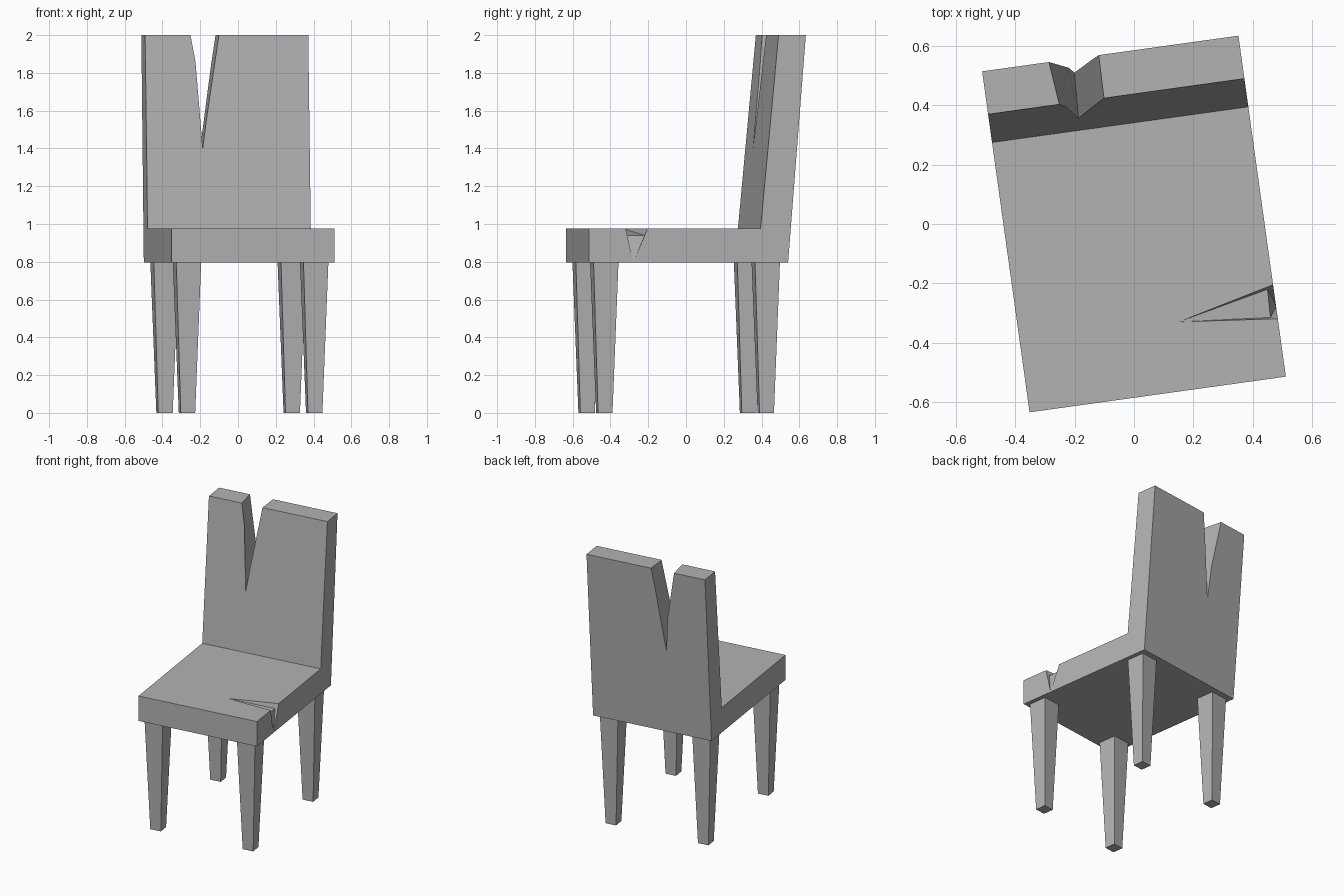
import bpy, bmesh, math

if "Cube" in bpy.data.objects:
    bpy.data.objects.remove(bpy.data.objects["Cube"])

TURN = math.radians(7.92)   # the whole chair stands slightly turned
HALF = 0.436                # half the chair width

grey = bpy.data.materials.new("plain_grey")
grey.use_nodes = True
grey.diffuse_color = (0.45, 0.45, 0.45, 1)
grey.node_tree.nodes["Principled BSDF"].inputs["Base Color"].default_value = (0.45, 0.45, 0.45, 1)


def make(name, points, faces):
    bm = bmesh.new()
    verts = [bm.verts.new(p) for p in points]
    for f in faces:
        bm.faces.new([verts[i] for i in f])
    bmesh.ops.recalc_face_normals(bm, faces=bm.faces)
    mesh = bpy.data.meshes.new(name)
    bm.to_mesh(mesh)
    bm.free()
    mesh.materials.append(grey)
    ob = bpy.data.objects.new(name, mesh)
    ob.rotation_euler.z = TURN
    bpy.context.collection.objects.link(ob)
    return ob


def loft(name, start, end):
    """Solid between two matching outlines."""
    n = len(start)
    faces = [range(n), range(n, 2 * n)]
    faces += [(i, (i + 1) % n, (i + 1) % n + n, i + n) for i in range(n)]
    return make(name, start + end, faces)


def cut(target, cutter):
    cutter.hide_render = True
    mod = target.modifiers.new("cut", 'BOOLEAN')
    mod.operation, mod.solver, mod.object = 'DIFFERENCE', 'EXACT', cutter
    bpy.context.view_layer.objects.active = target
    bpy.ops.object.modifier_apply(modifier=mod.name)
    bpy.data.objects.remove(cutter)


# Seat and leaning backrest as one L-shaped solid
profile = [(-0.58, 0.795), (0.485, 0.795), (0.58, 2), (0.434, 2), (0.338, 0.975), (-0.58, 0.975)]
body = loft("seat_and_backrest",
            [(-HALF, y, z) for y, z in profile],
            [(HALF, y, z) for y, z in profile])

# V-shaped split in the top of the backrest
cut(body, loft("split_cutter",
               [(-0.14, 0.3, 1.4), (-0.034, 0.3, 2.06), (-0.19, 0.3, 2.06)],
               [(-0.12, 0.7, 1.4), (-0.028, 0.7, 2.06), (-0.231, 0.7, 2.06)]))

# Splintered chip in the left edge of the seat: shallow floor, then a steep drop
edge = HALF + 0.001
tip, rear, front = (0.103, -0.3475), (edge, -0.267), (edge, -0.383)
chip = [(*p, z) for z in (0.975, 1.03) for p in (tip, rear, front)]
chip += [(0.4155, -0.28, 0.94), (0.412, -0.375, 0.94), (edge, -0.343, 0.797)]
cut(body, make("chip_cutter", chip, [
    (3, 4, 5), (0, 1, 4, 3), (1, 2, 5, 4), (2, 0, 3, 5),   # block above the seat
    (0, 6, 7), (6, 8, 7),                                  # floor and drop
    (0, 1, 6), (1, 8, 6), (0, 7, 2), (2, 7, 8),            # side walls
    (1, 2, 8)]))

# Four tapered square legs
for side, x in (("left", 0.34), ("right", -0.34)):
    for end, y in (("front", -0.484), ("back", 0.379)):
        rings = [[(x + sx * r, y + sy * r, z)
                  for sx, sy in ((-1, -1), (1, -1), (1, 1), (-1, 1))]
                 for r, z in ((0.0385, 0), (0.0665, 0.795))]
        loft(f"{end}_{side}_leg", *rings)
